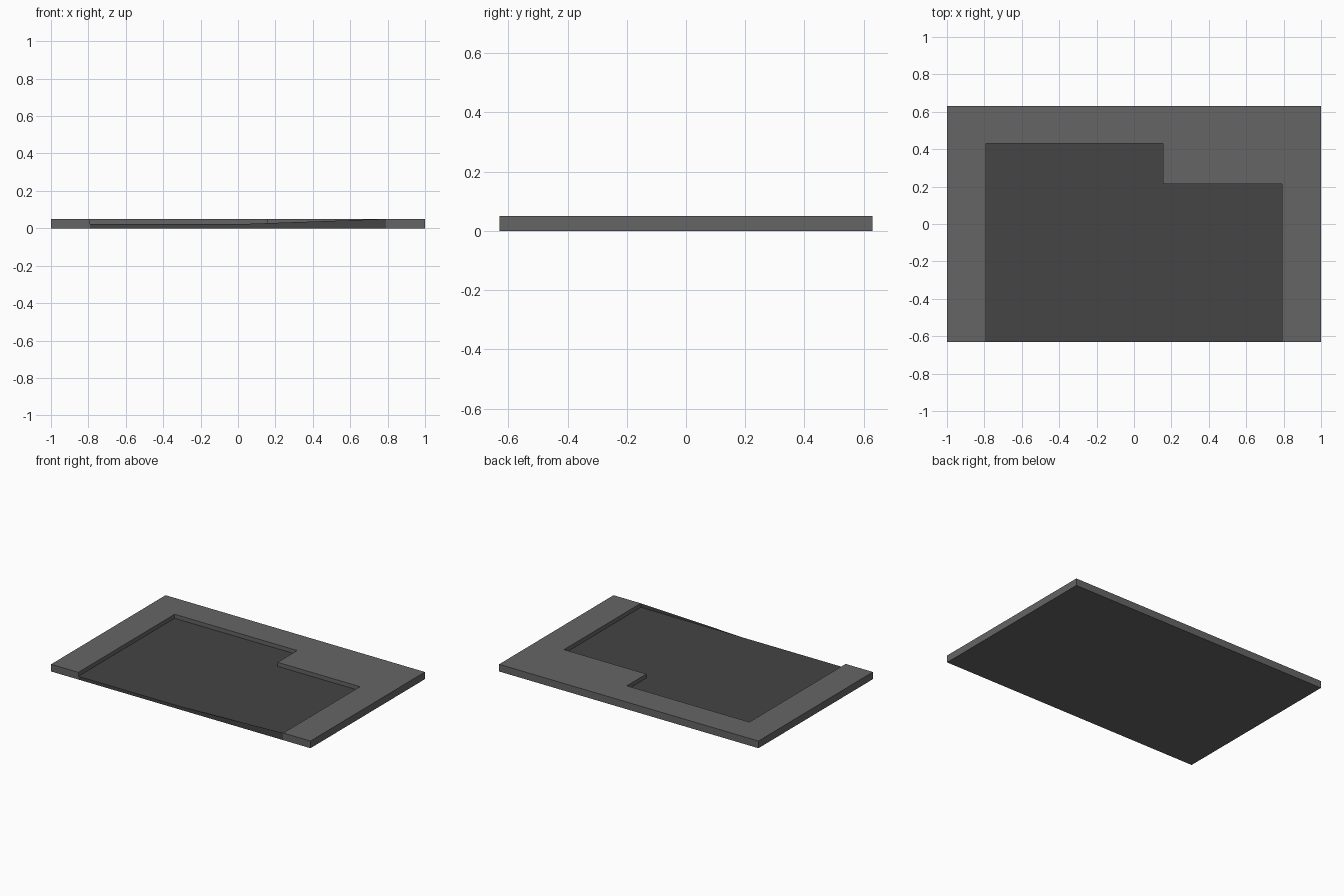
import bpy, bmesh

if "Cube" in bpy.data.objects:
    bpy.data.objects.remove(bpy.data.objects["Cube"])

H, FLOOR = 0.05, 0.022       # slab height, recess floor height
FRONT, BACK = -0.63, 0.63
IN = 0.79                    # half width of the recess

# stepped recess outline, from front left round to front right
recess = [(-IN, FRONT), (-IN, 0.43), (0.155, 0.43), (0.155, 0.215), (IN, 0.215), (IN, FRONT)]
# outer outline, from front right round to front left
outer = [(IN, FRONT), (1, FRONT), (1, BACK), (-1, BACK), (-1, FRONT), (-IN, FRONT)]


def material(name, grey):
    m = bpy.data.materials.new(name)
    m.diffuse_color = (grey, grey, grey, 1)
    m.use_nodes = True
    m.node_tree.nodes["Principled BSDF"].inputs["Base Color"].default_value = m.diffuse_color
    return m


def at(points, z):
    return [(x, y, z) for x, y in points]


def strip(points, z0, z1):
    """Vertical walls along an open line of points."""
    return [[(*a, z0), (*b, z0), (*b, z1), (*a, z1)] for a, b in zip(points, points[1:])]


def make(name, faces, mat):
    bm = bmesh.new()
    for f in faces:
        bm.faces.new([bm.verts.new(p) for p in f])
    bmesh.ops.remove_doubles(bm, verts=bm.verts, dist=1e-5)
    me = bpy.data.meshes.new(name)
    bm.to_mesh(me)
    bm.free()
    me.materials.append(mat)
    ob = bpy.data.objects.new(name, me)
    bpy.context.collection.objects.link(ob)
    return ob


# raised border: top, outer sides, recess walls and underside
border = [at(recess + outer[1:-1], H), at(outer[::-1], 0)]
border += strip(outer, 0, H)
border += strip(recess, FLOOR, H)
make("border", border, material("border_grey", 0.13))

# sunken panel: flat floor plus thin front face that rises to a lip on the right
front_profile = [(-IN, 0), (IN, 0), (IN, H), (0, FLOOR), (-IN, FLOOR)]
panel = [at(recess[::-1], FLOOR), [(x, FRONT, z) for x, z in front_profile]]
make("sunken_panel", panel, material("panel_grey", 0.058))
